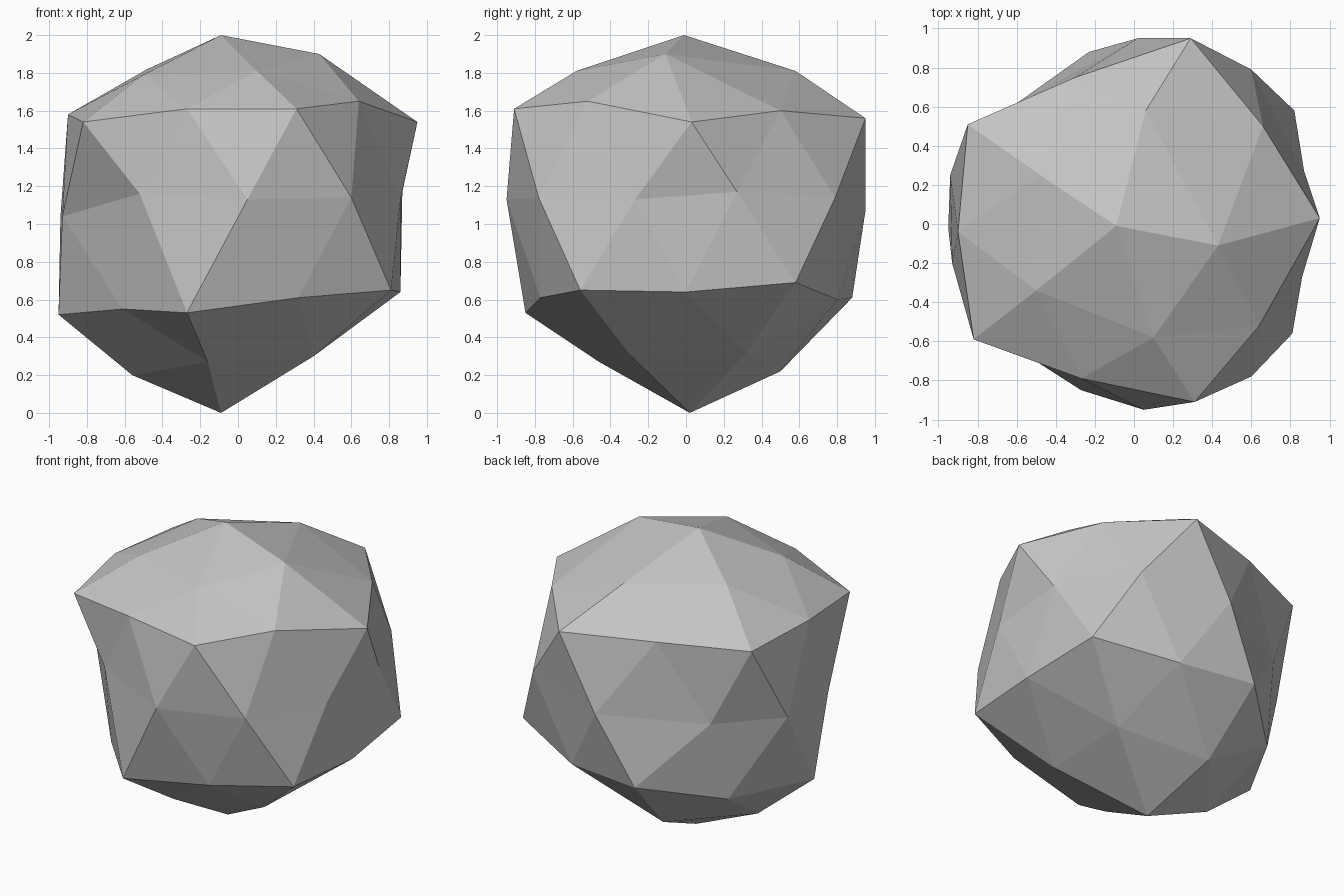
import bpy
import bmesh
from mathutils import Vector

default_cube = bpy.data.objects.get("Cube")
if default_cube:
    bpy.data.objects.remove(default_cube, do_unlink=True)

CENTRE = Vector((0, 0, 1.06))


def make_material(name, colour):
    material = bpy.data.materials.new(name)
    material.use_nodes = True
    material.diffuse_color = colour
    material.node_tree.nodes["Principled BSDF"].inputs["Base Color"].default_value = colour
    return material


def pull_to(shape, directions, x, y, z):
    """Move the vertex lying most nearly in the direction of a knob onto that knob."""
    target = Vector((x, y, z)) / 100
    aim = (target - CENTRE).normalized()
    index = max(range(len(directions)), key=lambda i: directions[i].dot(aim))
    shape.verts[index].co = target


# Knobs of the rock in hundredths of a unit, band by band
peak_and_foot = [(-9, -1, 200), (-9, 2, 0)]
crown_band = [(43, -11, 190), (6, 58, 181), (-48, 25, 182), (-50, -34, 179), (10, -58, 181)]
shoulder_corners = [(95, 3, 154), (29, 95, 156), (-85, 51, 156), (-82, -59, 154), (31, -91, 161)]
shoulder_edges = [(66, 50, 160), (-30, 75, 157), (-90, -4, 158), (-27, -79, 161), (64, -52, 165)]
waist_left = [(87, 27, 117), (60, 79, 114), (2, 95, 107), (60, -78, 114), (86, -27, 113)]
waist_right = [(-61, 61, 104), (-94, 25, 104), (-93, -20, 104), (-52, -69, 116), (5, -95, 113)]
hip_corners = [(82, 58, 69), (-23, 88, 61), (-95, -2, 52), (-27, -85, 53), (81, -56, 65)]
hip_edges = [(86, 0, 64), (30, 80, 60), (-66, 49, 50), (-61, -49, 55), (32, -77, 61)]
under_band = [(40, 32, 32), (-18, 50, 22), (-56, 3, 20), (-16, -46, 27), (40, -29, 30)]

# Faceted rock: a low-poly ball with every vertex pulled out of true
shape = bmesh.new()
bmesh.ops.create_icosphere(shape, subdivisions=2, radius=1)
shape.verts.ensure_lookup_table()
directions = [vertex.co.normalized() for vertex in shape.verts]

for band in (peak_and_foot, crown_band, shoulder_corners, shoulder_edges,
             waist_left, waist_right, hip_corners, hip_edges, under_band):
    for knob in band:
        pull_to(shape, directions, *knob)

for face in shape.faces:
    face.smooth = False
bmesh.ops.recalc_face_normals(shape, faces=shape.faces[:])

mesh = bpy.data.meshes.new("rock")
shape.to_mesh(mesh)
shape.free()
mesh.materials.append(make_material("stone grey", (0.55, 0.55, 0.55, 1)))
rock = bpy.data.objects.new("rock", mesh)
bpy.context.collection.objects.link(rock)
